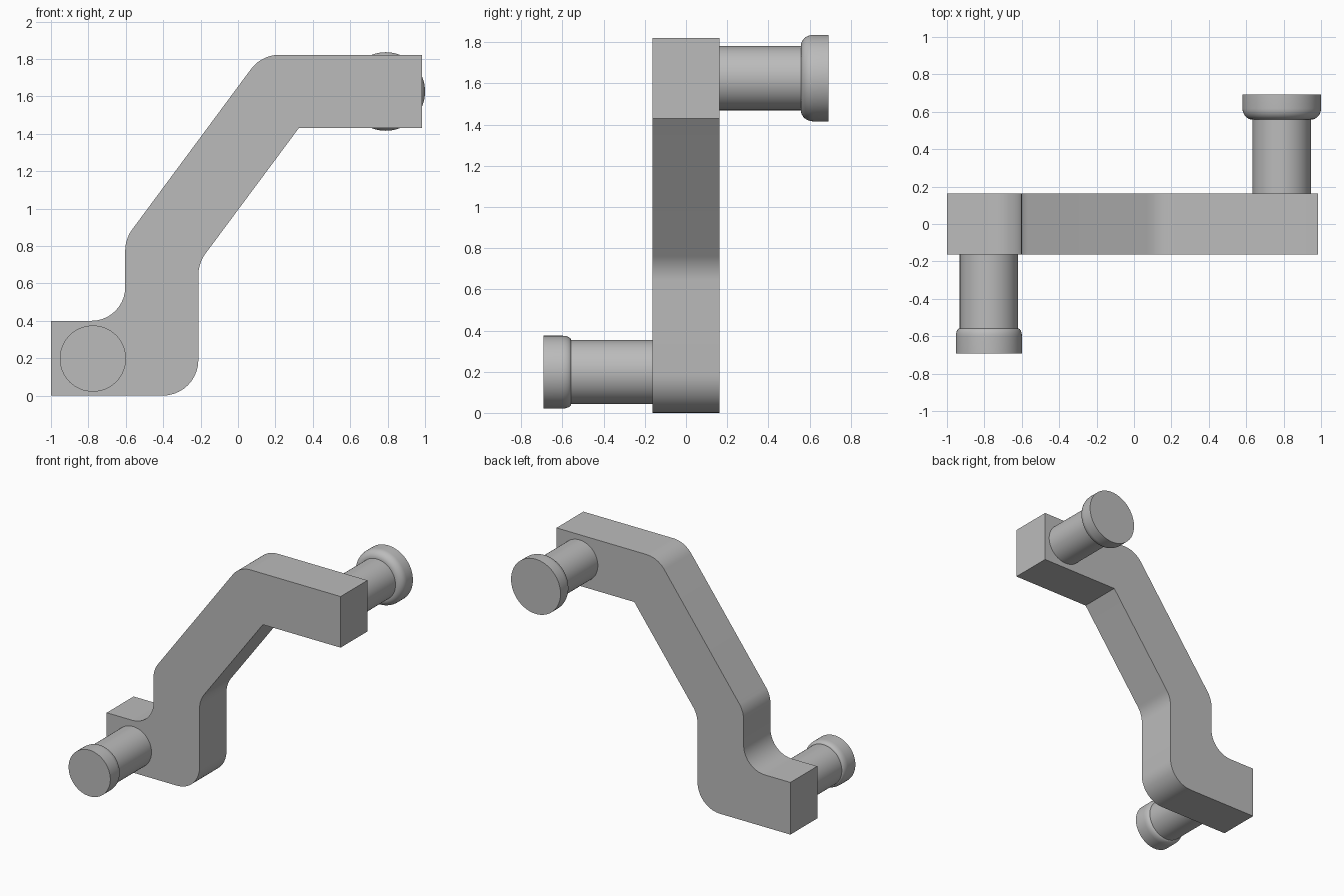
import bpy, bmesh, math
from mathutils import Vector, Matrix

cube = bpy.data.objects.get("Cube")
if cube:
    bpy.data.objects.remove(cube, do_unlink=True)

grey = bpy.data.materials.new("plain_grey")
grey.use_nodes = True
colour = (0.5, 0.5, 0.5, 1)
grey.diffuse_color = colour
grey.node_tree.nodes["Principled BSDF"].inputs["Base Color"].default_value = colour


def finish(name, bm):
    bmesh.ops.recalc_face_normals(bm, faces=bm.faces)
    mesh = bpy.data.meshes.new(name)
    bm.to_mesh(mesh)
    bm.free()
    mesh.materials.append(grey)
    obj = bpy.data.objects.new(name, mesh)
    bpy.context.collection.objects.link(obj)
    bpy.ops.object.select_all(action="DESELECT")
    obj.select_set(True)
    bpy.context.view_layer.objects.active = obj
    bpy.ops.object.shade_smooth_by_angle(angle=math.radians(30))
    return obj


def rounded(corners, steps=10):
    """Outline with each (x, z, radius) corner replaced by a tangent arc."""
    out = []
    for i, (x, z, r) in enumerate(corners):
        p = Vector((x, z))
        if r == 0:
            out.append(p)
            continue
        a = (Vector(corners[i - 1][:2]) - p).normalized()
        b = (Vector(corners[(i + 1) % len(corners)][:2]) - p).normalized()
        half = a.angle(b) / 2
        centre = p + (a + b).normalized() * r / math.sin(half)
        start = p + a * r / math.tan(half) - centre
        end = p + b * r / math.tan(half) - centre
        sweep = math.pi - 2 * half
        for k in range(steps + 1):
            t = k / steps
            out.append(centre + (start * math.sin((1 - t) * sweep)
                                 + end * math.sin(t * sweep)) / math.sin(sweep))
    return out


# Cranked arm: filleted outline extruded through its thickness
HALF = 0.163
outline = rounded([
    (-1, 0, 0), (-0.212, 0, 0.19), (-0.212, 0.708, 0.2), (0.325, 1.43, 0),
    (0.985, 1.43, 0), (0.985, 1.822, 0), (0.126, 1.822, 0.19),
    (-0.603, 0.838, 0.19), (-0.603, 0.4, 0.18), (-1, 0.4, 0)])
bm = bmesh.new()
face = bm.faces.new([bm.verts.new((p.x, -HALF, p.y)) for p in outline])
side = bmesh.ops.extrude_face_region(bm, geom=[face])
moved = [v for v in side["geom"] if isinstance(v, bmesh.types.BMVert)]
bmesh.ops.translate(bm, verts=moved, vec=(0, 2 * HALF, 0))
finish("cranked_arm", bm)


# Headed pins: lathed profile with a rounded shoulder under the head
def pin(name, x, z, direction, shaft, head, shoulder, segments=64):
    profile = [(0, HALF - 0.03), (shaft, HALF - 0.03), (shaft, 0.558)]
    for k in range(1, 9):
        a = k / 8 * math.pi / 2
        profile.append((head - shoulder[0] * (1 - math.sin(a)),
                        0.558 + shoulder[1] * (1 - math.cos(a))))
    profile += [(head, 0.692), (0, 0.692)]
    bm = bmesh.new()
    verts = [bm.verts.new((r, direction * y, 0)) for r, y in profile]
    edges = [bm.edges.new(pair) for pair in zip(verts, verts[1:])]
    bmesh.ops.spin(bm, geom=verts + edges, cent=(0, 0, 0), axis=(0, 1, 0),
                   angle=math.tau, steps=segments, use_duplicate=False)
    bmesh.ops.remove_doubles(bm, verts=bm.verts, dist=0.0001)
    bmesh.ops.transform(bm, matrix=Matrix.Translation((x, 0, z)), verts=bm.verts)
    finish(name, bm)


pin("front_pin", -0.776, 0.198, -1, 0.156, 0.177, (0.021, 0.045))
pin("back_pin", 0.79, 1.626, 1, 0.156, 0.21, (0.054, 0.06))
